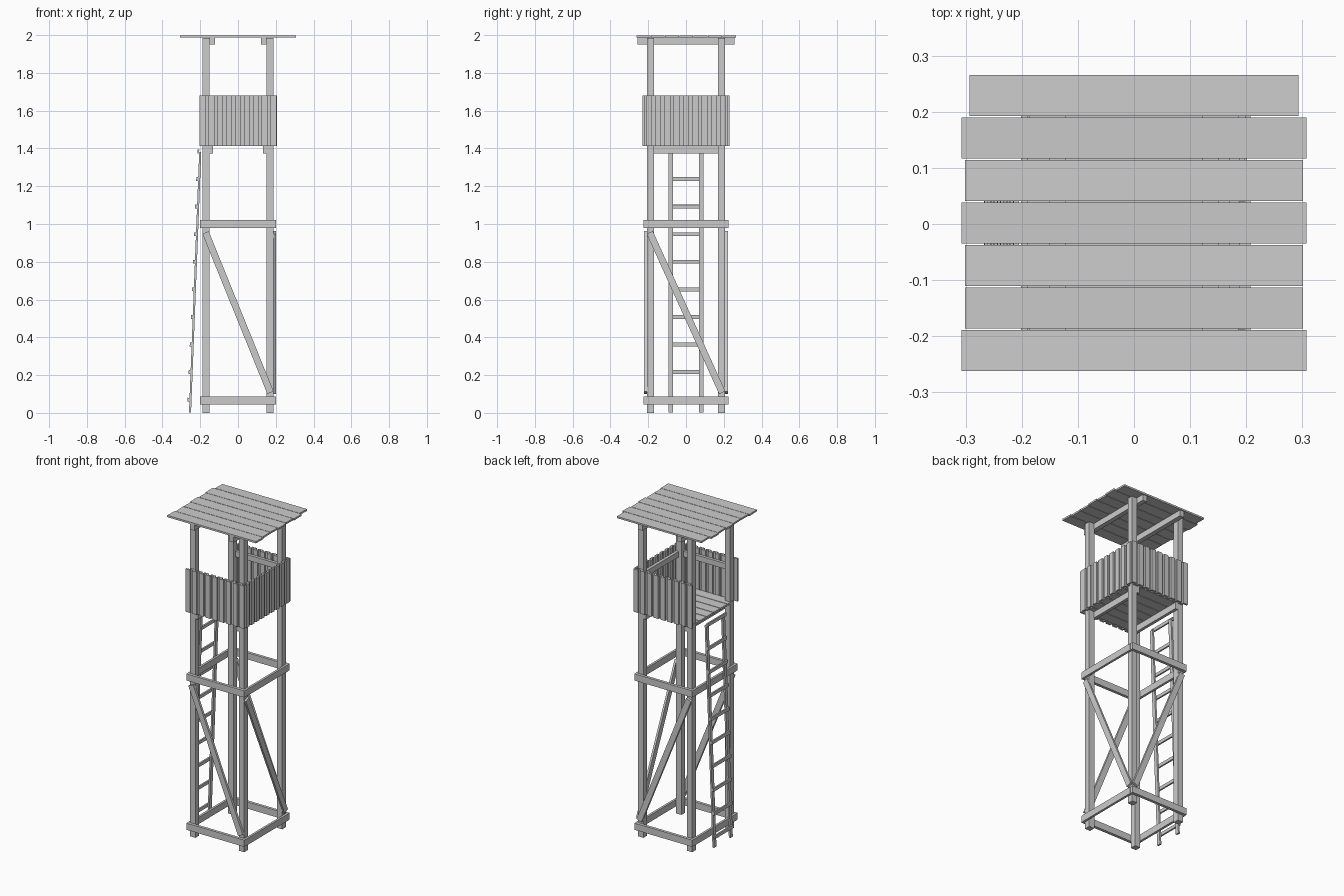
import bpy, math
from mathutils import Matrix, Vector

if "Cube" in bpy.data.objects:
    bpy.data.objects.remove(bpy.data.objects["Cube"])


def box(name, x, y, z, rot=None):
    """Box from three (min, max) ranges, optionally rotated about its centre."""
    size = [b - a for a, b in (x, y, z)]
    bpy.ops.mesh.primitive_cube_add(size=1)
    ob = bpy.context.object
    ob.name = name
    ob.data.transform(Matrix.Diagonal((*size, 1)))
    ob.location = [(a + b) / 2 for a, b in (x, y, z)]
    if rot:
        ob.rotation_euler = rot
    return ob


def span(a, b):
    return (min(a, b), max(a, b))


PX, PY, H = 0.169, 0.188, 0.0185      # post centres and half width
FX, FY = PX + H, PY + H               # outer post faces

# Corner posts
for sx in (-1, 1):
    for sy in (-1, 1):
        box("post", (sx*PX - H, sx*PX + H), (sy*PY - H, sy*PY + H), (0, 1.985))

# Horizontal ties on all four sides, at two heights
for z in (0.065, 1.0):
    for s in (-1, 1):
        box("front_back_tie", (-0.2, 0.2), span(s*FY, s*(FY + 0.018)), (z - 0.021, z + 0.021))
        box("side_tie", span(s*FX, s*(FX + 0.014)), (-FY, FY), (z - 0.021, z + 0.021))

# Diagonal braces: front, back and right
zt, zb = 0.955, 0.107
zm = (zt + zb) / 2
run = 0.344
L, a = math.hypot(run, zt - zb), math.atan2(run, zt - zb)
for s in (-1, 1):
    box("diagonal_brace", (-0.018, 0.018), span(s*FY, s*(FY + 0.015)),
        (zm - L/2, zm + L/2), (0, -a, 0))
run = 0.384
L, a = math.hypot(run, zt - zb), math.atan2(run, zt - zb)
box("side_diagonal_brace", (FX, FX + 0.013), (-0.018, 0.018),
    (zm - L/2, zm + L/2), (a, 0, 0))

# Platform and roof beams
for s in (-1, 1):
    box("floor_beam", span(s*0.132, s*0.151), (-FY, FY), (1.372, 1.412))
    box("roof_beam", span(s*0.122, s*0.151), (-0.258, 0.258), (1.95, 1.987))

# Floor planks
n, w = 6, 2*FY / 6
for i in range(n):
    y = -FY + i*w
    box("floor_plank", (-0.19, FX), (y + 0.002, y + w - 0.002), (1.412, 1.424))

# Railing: rails between posts, with two overlapping layers of upright boards
Z = (1.412, 1.68)
RZ = (1.61, 1.645)
for s in (-1, 1):
    box("front_back_rail", (-PX, PX), span(s*(FY - 0.018), s*FY), RZ)
box("side_rail", (FX - 0.018, FX), (-PY, PY), RZ)
N, bw = 9, 0.031


def board_slots(lo, hi):
    pitch = (hi - lo - bw) / (N - 1)
    for i in range(2*N - 1):
        c = lo + bw/2 + i*pitch/2
        yield (c - bw/2, c + bw/2), (i + 1) % 2


for s in (-1, 1):
    for r, layer in board_slots(-0.203, 0.203):
        d = FY + layer*0.012
        box("front_back_board", r, span(s*d, s*(d + 0.012)), Z)
for r, layer in board_slots(-0.213, 0.213):
    d = FX + layer*0.01
    box("side_board", (d, d + 0.01), r, Z)

# Roof planks, uneven in length and slightly tilted
for i, half in enumerate((0.3075, 0.301, 0.301, 0.3075, 0.301, 0.3075, 0.293)):
    y = -0.2255 + i*0.0757
    box("roof_plank", (-half, half), (y - 0.0365, y + 0.0365), (1.9875, 1.9985),
        (math.radians(1.2 if i % 2 else -1.2), 0, 0))

# Leaning ladder on the open left side
bot, top = Vector((-0.254, 0, 0.003)), Vector((-0.2, 0, 1.38))
mid, length = (bot + top) / 2, (top - bot).length
lean = math.atan2(top.x - bot.x, top.z - bot.z)
for y in (-0.081, 0.081):
    box("ladder_rail", (mid.x - 0.0055, mid.x + 0.0055), (y - 0.012, y + 0.012),
        (mid.z - length/2, mid.z + length/2), (0, lean, 0))
for i in range(10):
    z = 0.07 + i*0.146
    x = bot.x + (top.x - bot.x) * z / top.z - 0.0105
    box("ladder_rung", (x - 0.005, x + 0.005), (-0.092, 0.092),
        (z - 0.01, z + 0.01), (0, lean, 0))
